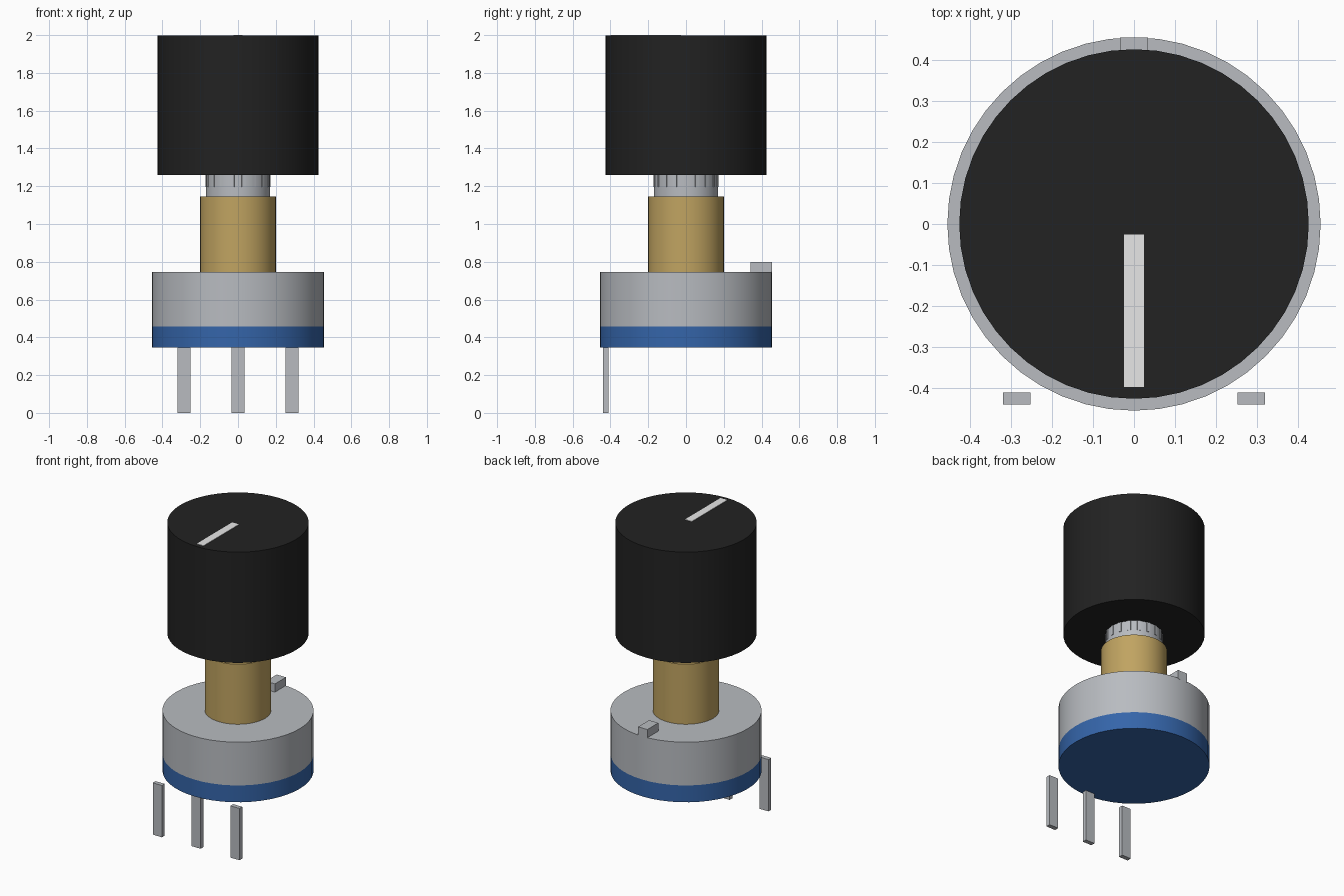
import bpy
import math

cube = bpy.data.objects.get("Cube")
if cube:
    bpy.data.objects.remove(cube, do_unlink=True)


def material(name, colour, metallic=0.0):
    m = bpy.data.materials.new(name)
    m.use_nodes = True
    m.diffuse_color = (*colour, 1)
    bsdf = m.node_tree.nodes["Principled BSDF"]
    bsdf.inputs["Base Color"].default_value = (*colour, 1)
    return m


black = material("black plastic", (0.016, 0.016, 0.016))
white = material("marker white", (0.8, 0.8, 0.8))
steel = material("steel grey", (0.48, 0.5, 0.53))
brass = material("brass", (0.53, 0.37, 0.12))
blue = material("blue base", (0.035, 0.13, 0.4))


def finish(name, mat):
    obj = bpy.context.object
    obj.name = name
    obj.data.materials.append(mat)
    return obj


def cylinder(name, radius, bottom, top, mat, sides=48):
    bpy.ops.mesh.primitive_cylinder_add(
        vertices=sides, radius=radius, depth=top - bottom,
        location=(0, 0, (bottom + top) / 2))
    bpy.ops.object.shade_smooth_by_angle(angle=math.radians(30))
    return finish(name, mat)


def box(name, centre, size, mat, turn=0):
    bpy.ops.mesh.primitive_cube_add(size=1, location=centre, rotation=(0, 0, turn))
    bpy.context.object.scale = size
    bpy.ops.object.transform_apply(location=False, rotation=False, scale=True)
    return finish(name, mat)


# Housing, bushing, shaft and knob, from the bottom up
cylinder("base", 0.456, 0.345, 0.457, blue)
cylinder("housing", 0.456, 0.457, 0.745, steel)
cylinder("bushing", 0.2, 0.745, 1.145, brass)
cylinder("shaft", 0.17, 1.145, 1.3, steel)
cylinder("knob", 0.427, 1.26, 1.997, black)

# Pointer line on top of the knob
box("pointer", (0, -0.212, 1.997), (0.05, 0.373, 0.006), white)

# Locating tab on the housing
box("locating_tab", (0, 0.398, 0.77), (0.068, 0.115, 0.06), steel)

# Splines around the upper shaft
for i in range(18):
    a = math.tau * i / 18
    box(f"spline_{i + 1}", (0.166 * math.cos(a), 0.166 * math.sin(a), 1.235),
        (0.014, 0.02, 0.08), steel, a)

# Three terminal pins along the front
for side, x in (("right", -0.286), ("middle", 0), ("left", 0.286)):
    box(f"{side}_pin", (x, -0.426, 0.1725), (0.067, 0.029, 0.345), steel)
